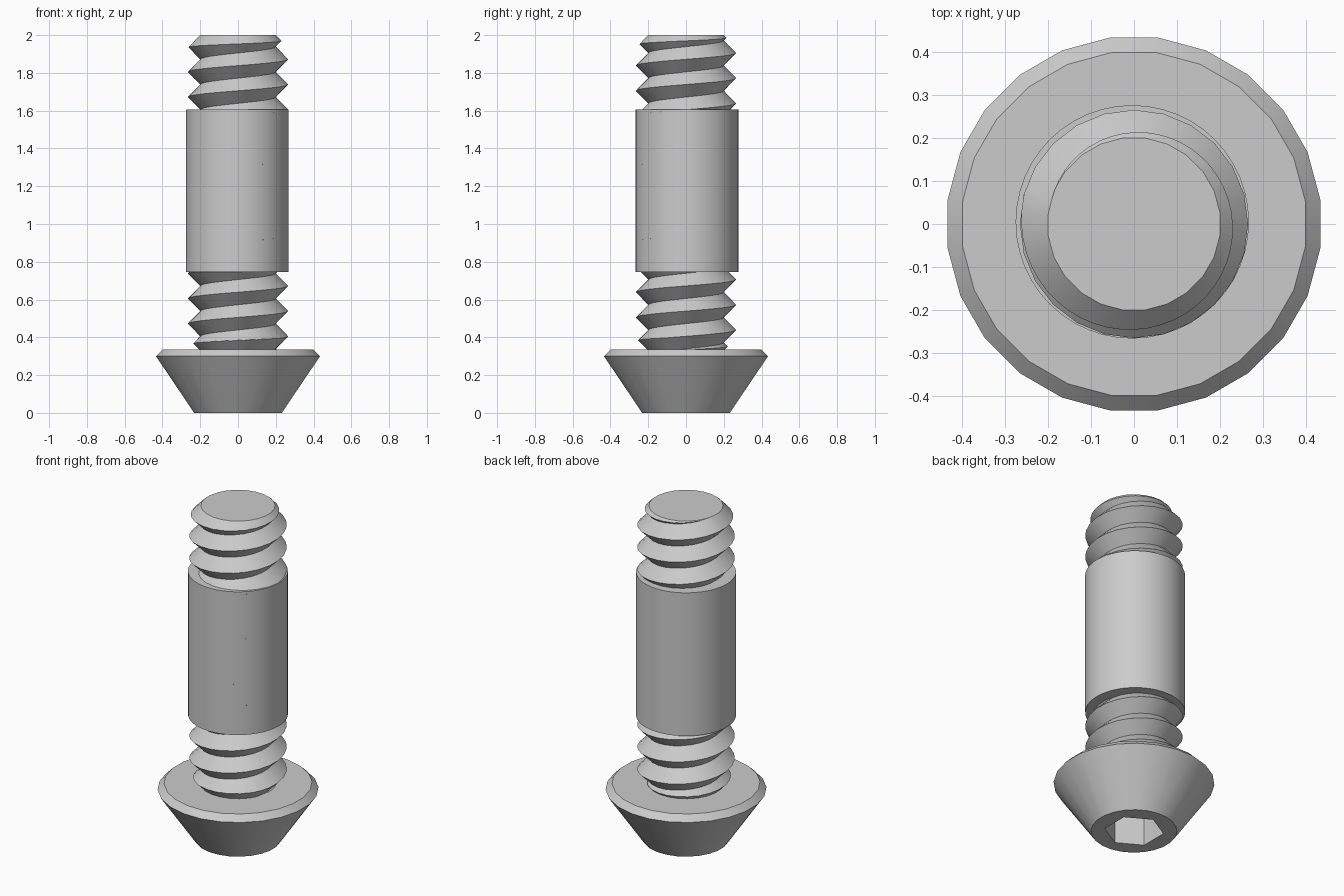
import bpy, bmesh
from math import sin, cos, pi, tau

if "Cube" in bpy.data.objects:
    bpy.data.objects.remove(bpy.data.objects["Cube"], do_unlink=True)

# Single plain metal colour
GREY = (0.6, 0.6, 0.6, 1)
metal = bpy.data.materials.new("grey_metal")
metal.use_nodes = True
metal.diffuse_color = GREY
metal.node_tree.nodes["Principled BSDF"].inputs["Base Color"].default_value = GREY

SEGS = 24
PITCH, ROOT, CREST = 0.1333, 0.2, 0.266
BASE, TOP = 0.33, 2.0


def finish(name, bm):
    bmesh.ops.recalc_face_normals(bm, faces=bm.faces)
    mesh = bpy.data.meshes.new(name)
    bm.to_mesh(mesh)
    bm.free()
    mesh.materials.append(metal)
    obj = bpy.data.objects.new(name, mesh)
    bpy.context.collection.objects.link(obj)
    return obj


def lathe(name, profile, segs=SEGS, offset=0.0, centre=(0, 0)):
    """Closed solid of rings (radius, height) with flat end caps."""
    bm = bmesh.new()
    rings = []
    for r, z in profile:
        angles = [tau * i / segs + offset for i in range(segs)]
        rings.append([bm.verts.new((centre[0] + r * cos(a), centre[1] + r * sin(a), z))
                      for a in angles])
    for low, high in zip(rings, rings[1:]):
        for i in range(segs):
            j = (i + 1) % segs
            bm.faces.new((low[i], low[j], high[j], high[i]))
    bm.faces.new(rings[0])
    bm.faces.new(rings[-1])
    return finish(name, bm)


def activate(obj):
    bpy.ops.object.select_all(action='DESELECT')
    obj.select_set(True)
    bpy.context.view_layer.objects.active = obj


def boolean(obj, cutter, operation):
    cutter.hide_render = True
    mod = obj.modifiers.new("cut", 'BOOLEAN')
    mod.operation = operation
    mod.solver = 'EXACT'
    mod.object = cutter
    activate(obj)
    bpy.ops.object.modifier_apply(modifier=mod.name)
    bpy.data.objects.remove(cutter, do_unlink=True)


def helix_rod(name):
    """Endless-looking right-hand V thread, closed at both ends."""
    bm = bmesh.new()
    turns = 17
    first = 0.539 - 4 * PITCH      # crest height at +x on the first turn
    root, crest = [], []
    for k in range(turns * SEGS + 1):
        a = tau * k / SEGS
        z = first + PITCH * k / SEGS
        root.append(bm.verts.new((ROOT * cos(a), ROOT * sin(a), z - PITCH / 2)))
        crest.append(bm.verts.new((CREST * cos(a), CREST * sin(a), z)))
    for k in range(turns * SEGS):
        bm.faces.new((root[k], root[k + 1], crest[k + 1], crest[k]))
        if k + SEGS < len(root) - 1:
            bm.faces.new((crest[k], crest[k + 1], root[k + SEGS + 1], root[k + SEGS]))
    # Fan the open ends to a point on the axis
    middle = (BASE + TOP) / 2
    border = [e for e in bm.edges if e.is_boundary]
    for is_end in (False, True):
        edges = [e for e in border if (e.verts[0].co.z > middle) == is_end]
        height = sum(e.verts[0].co.z for e in edges) / len(edges)
        tip = bm.verts.new((0, 0, height))
        for e in edges:
            bm.faces.new((e.verts[0], e.verts[1], tip))
    return finish(name, bm)


# Threaded shank, chamfered where it meets the head and at its free end
shank = helix_rod("threaded_shank")
depth = 0.08
envelope = lathe("shank_envelope", [
    (ROOT + 0.002, BASE), (ROOT + depth, BASE + depth),
    (ROOT + depth, TOP - depth), (ROOT + 0.002, TOP)], offset=pi / SEGS)
boolean(shank, envelope, 'INTERSECT')

# Plain sleeve around the middle of the shank
sleeve = lathe("sleeve", [(0.272, 0.745), (0.272, 1.605)], segs=48, centre=(-0.004, 0.005))

# Countersunk head with a bevelled rim and a hexagonal socket
head = lathe("head", [(0.234, 0), (0.438, 0.3), (0.403, 0.335)], offset=pi / SEGS)
socket = lathe("socket_cutter", [(0.162, -0.1), (0.162, 0.2)], segs=6, offset=pi / 6)
boolean(head, socket, 'DIFFERENCE')

for part in (shank, sleeve, head):
    activate(part)
    bpy.ops.object.shade_smooth_by_angle(angle=pi / 6)
